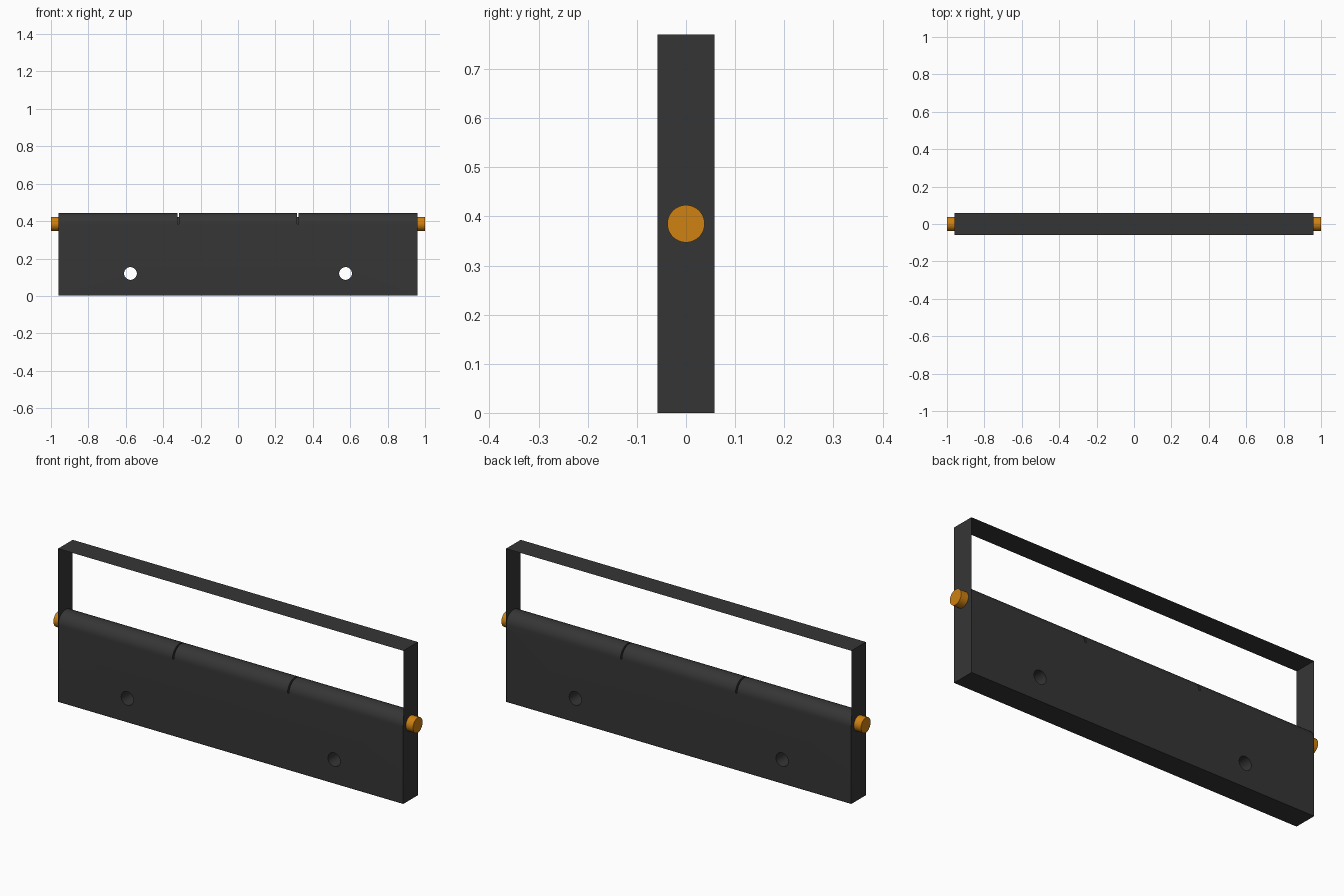
import bpy, bmesh, math
from mathutils import Matrix

HALF_LEN = 0.96      # half length of the body
RAD = 0.058          # half thickness, also the radius of the rounded top
AXIS_Z = 0.385       # height of the pin axis
FRAME_TOP = 0.77
PIN_RAD = 0.038

old = bpy.data.objects.get("Cube")
if old:
    bpy.data.objects.remove(old, do_unlink=True)


def material(name, rgb):
    m = bpy.data.materials.new(name)
    m.use_nodes = True
    m.diffuse_color = (*rgb, 1)
    m.node_tree.nodes["Principled BSDF"].inputs["Base Color"].default_value = (*rgb, 1)
    return m


dark = material("dark_grey", (0.036, 0.036, 0.036))
orange = material("orange", (0.62, 0.22, 0.006))


def add(name, bm, mat, smooth=False):
    mesh = bpy.data.meshes.new(name)
    bm.to_mesh(mesh)
    bm.free()
    mesh.materials.append(mat)
    ob = bpy.data.objects.new(name, mesh)
    bpy.context.collection.objects.link(ob)
    if smooth:
        smooth_shade(ob)
    return ob


def smooth_shade(ob):
    bpy.ops.object.select_all(action="DESELECT")
    ob.select_set(True)
    bpy.context.view_layer.objects.active = ob
    bpy.ops.object.shade_smooth_by_angle(angle=math.radians(30))


def cylinder(name, radius, depth, loc, axis, mat, smooth=False):
    bm = bmesh.new()
    turn = Matrix.Rotation(math.pi / 2, 4, "Y" if axis == "x" else "X")
    bmesh.ops.create_cone(bm, cap_ends=True, segments=48, radius1=radius, radius2=radius,
                          depth=depth, matrix=Matrix.Translation(loc) @ turn)
    return add(name, bm, mat, smooth)


def box(name, size, loc, mat):
    bm = bmesh.new()
    bmesh.ops.create_cube(bm, size=1, matrix=Matrix.Translation(loc) @ Matrix.Diagonal((*size, 1)))
    return add(name, bm, mat)


# Body: slab with a half-round top, extruded along x
bm = bmesh.new()
end = HALF_LEN - 0.001
arc = [(RAD * math.cos(math.pi * i / 24), AXIS_Z + RAD * math.sin(math.pi * i / 24))
       for i in range(25)]
profile = [(-RAD, 0.001), (RAD, 0.001)] + arc
face = bm.faces.new([bm.verts.new((-end, y, z)) for y, z in profile])
ext = bmesh.ops.extrude_face_region(bm, geom=[face])
bmesh.ops.translate(bm, vec=(2 * end, 0, 0),
                    verts=[v for v in ext["geom"] if isinstance(v, bmesh.types.BMVert)])
bmesh.ops.recalc_face_normals(bm, faces=bm.faces)
body = add("body", bm, dark)

# Bolt holes and the two narrow slits across the rounded top
cutters = []
for side, word in ((-1, "right"), (1, "left")):
    cutters.append(cylinder(f"{word}_hole_cutter", 0.034, 0.3, (side * 0.575, 0, 0.12), "y", dark))
    cutters.append(box(f"{word}_slit_cutter", (0.008, 0.3, 0.2),
                       (side * 0.32, 0, AXIS_Z + 0.1), dark))
for c in cutters:
    mod = body.modifiers.new(c.name, "BOOLEAN")
    mod.operation = "DIFFERENCE"
    mod.solver = "EXACT"
    mod.object = c
    c.hide_render = True
    c.hide_set(True)
smooth_shade(body)

# Core rod seen at the bottom of the slits
cylinder("core_rod", PIN_RAD, 1.8, (0, 0, AXIS_Z), "x", dark, True)

# Thin sheet frame looped around the body
bm = bmesh.new()
corners = [(-HALF_LEN, 0), (HALF_LEN, 0), (HALF_LEN, FRAME_TOP), (-HALF_LEN, FRAME_TOP)]
rows = [[bm.verts.new((x, y, z)) for x, z in corners] for y in (-RAD, RAD)]
for i in range(4):
    j = (i + 1) % 4
    bm.faces.new((rows[0][i], rows[1][i], rows[1][j], rows[0][j]))
add("sheet_frame", bm, dark)

# End pins
for side, word in ((-1, "right"), (1, "left")):
    cylinder(f"{word}_pin", PIN_RAD, 0.05, (side * 0.975, 0, AXIS_Z), "x", orange, True)
